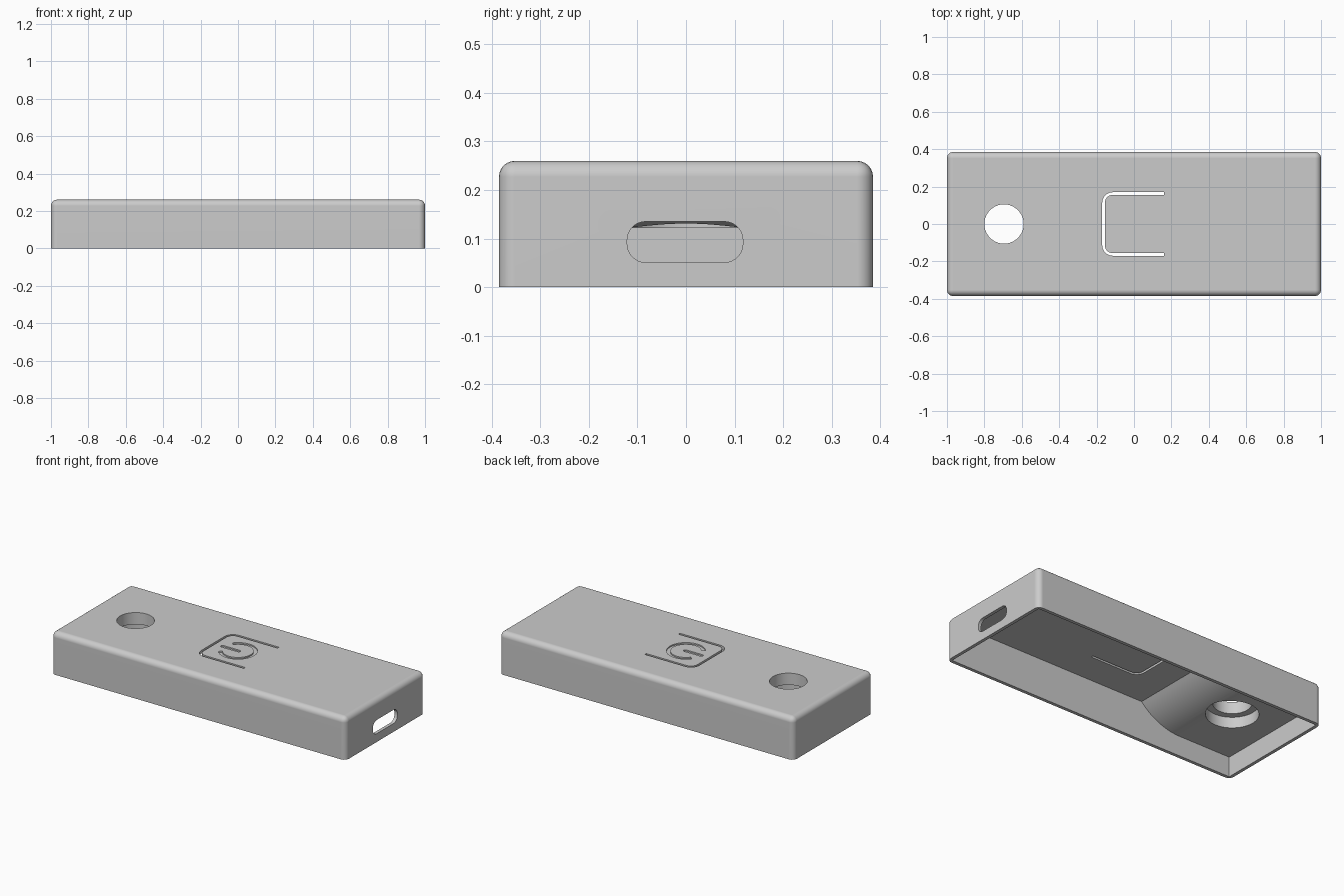
import bpy, bmesh
from math import sin, cos, pi, radians
from mathutils import Vector

cube = bpy.data.objects.get("Cube")
if cube:
    bpy.data.objects.remove(cube)

LENGTH, WIDTH, HEIGHT, WALL = 2.0, 0.77, 0.26, 0.02
HOLE_X = -0.695

grey = bpy.data.materials.new("plain grey")
grey.use_nodes = True
grey.diffuse_color = (0.6, 0.6, 0.6, 1)
grey.node_tree.nodes["Principled BSDF"].inputs["Base Color"].default_value = grey.diffuse_color


def prism(name, outline, axis, low, high):
    """Extrude a 2D outline along an axis (x: outline is yz, y: xz, z: xy)."""
    place = {"x": lambda a, b, c: (c, a, b),
             "y": lambda a, b, c: (a, c, b),
             "z": lambda a, b, c: (a, b, c)}[axis]
    bm = bmesh.new()
    face = bm.faces.new([bm.verts.new(place(a, b, low)) for a, b in outline])
    made = bmesh.ops.extrude_face_region(bm, geom=[face])
    moved = [v for v in made["geom"] if isinstance(v, bmesh.types.BMVert)]
    bmesh.ops.translate(bm, verts=moved, vec=place(0, 0, high - low))
    bmesh.ops.recalc_face_normals(bm, faces=bm.faces)
    mesh = bpy.data.meshes.new(name)
    bm.to_mesh(mesh)
    bm.free()
    obj = bpy.data.objects.new(name, mesh)
    bpy.context.collection.objects.link(obj)
    return obj


def arc(cx, cy, r, start, end, steps):
    angles = [radians(start + (end - start) * i / steps) for i in range(steps + 1)]
    return [(cx + r * cos(a), cy + r * sin(a)) for a in angles]


def circle(cx, cy, r, steps=64):
    return arc(cx, cy, r, 0, 360, steps)[:-1]


def rounded_box(cx, cy, hw, hh, r):
    points = []
    for i, (sx, sy) in enumerate([(1, 1), (-1, 1), (-1, -1), (1, -1)]):
        points += arc(cx + sx * (hw - r), cy + sy * (hh - r), r, 90 * i, 90 * i + 90, 8)
    return points


def stroke(path, width):
    """Outline of a line of constant width along an open path."""
    pts = [Vector(p) for p in path]
    left, right = [], []
    for i, p in enumerate(pts):
        d = (pts[min(i + 1, len(pts) - 1)] - pts[max(i - 1, 0)]).normalized()
        side = Vector((-d.y, d.x)) * width / 2
        left.append(p + side)
        right.append(p - side)
    return [tuple(p) for p in left + right[::-1]]


# Outer case with rounded vertical and top edges
hx, hy = LENGTH / 2, WIDTH / 2
case = prism("case_shell", [(-hx, -hy), (hx, -hy), (hx, hy), (-hx, hy)], "z", 0, HEIGHT)
bm = bmesh.new()
bm.from_mesh(case.data)
edges = [e for e in bm.edges if any(v.co.z > HEIGHT / 2 for v in e.verts)]
bmesh.ops.bevel(bm, geom=edges, offset=0.033, segments=6, profile=0.5, affect="EDGES")
bm.to_mesh(case.data)
bm.free()
case.data.materials.append(grey)

cutters = []

# Open cavity with a curved ramp down to the thick pad around the hole
ceiling, pad = HEIGHT - WALL, 0.122
ramp_r = 0.368
ramp = arc(-0.63, pad + ramp_r, ramp_r, -90, -42.8, 14)
cavity = [(-hx + WALL, -0.1), (-hx + WALL, pad)] + ramp[:-1]
cavity += [(-0.36, ceiling), (hx - WALL, ceiling), (hx - WALL, -0.1)]
cutters.append(prism("cavity", cavity, "y", -hy + WALL, hy - WALL))

# Key ring hole with a wider counterbore below
cutters.append(prism("hole", circle(HOLE_X, 0, 0.105), "z", 0.05, 0.4))
cutters.append(prism("counterbore", circle(HOLE_X, 0, 0.145), "z", 0.04, 0.188))

# Connector opening in the end wall
cutters.append(prism("port", rounded_box(-0.002, 0.093, 0.119, 0.042, 0.038),
                     "x", hx - 0.1, hx + 0.1))

# Through slot that frees the flexible button tab
edge, bend = 0.163, 0.05
path = [(0.16, edge)]
path += arc(-edge + bend, edge - bend, bend, 90, 180, 8)
path += arc(-edge + bend, -edge + bend, bend, 180, 270, 8)
path += [(0.16, -edge)]
cutters.append(prism("button_slot", stroke(path, 0.014), "z", 0.2, 0.3))

# Shallow engraved power sign: open ring and bar
floor = HEIGHT - 0.008
cutters.append(prism("sign_ring", stroke(arc(0, 0, 0.098, -142, 142, 40), 0.022),
                     "z", floor, 0.3))
cutters.append(prism("sign_bar", rounded_box(-0.05, 0, 0.065, 0.011, 0.0105),
                     "z", floor, 0.3))

# Cut everything out of the case
bpy.context.view_layer.objects.active = case
for cutter in cutters:
    cutter.hide_render = True
    mod = case.modifiers.new(cutter.name, "BOOLEAN")
    mod.operation, mod.solver, mod.object = "DIFFERENCE", "EXACT", cutter
    bpy.ops.object.modifier_apply(modifier=mod.name)
    bpy.data.objects.remove(cutter)

# Smooth rounded edges, flat large faces
for obj in bpy.context.selected_objects:
    obj.select_set(False)
case.select_set(True)
bpy.ops.object.shade_smooth_by_angle(angle=radians(30))
weighted = case.modifiers.new("flat_faces", "WEIGHTED_NORMAL")
weighted.keep_sharp = True
